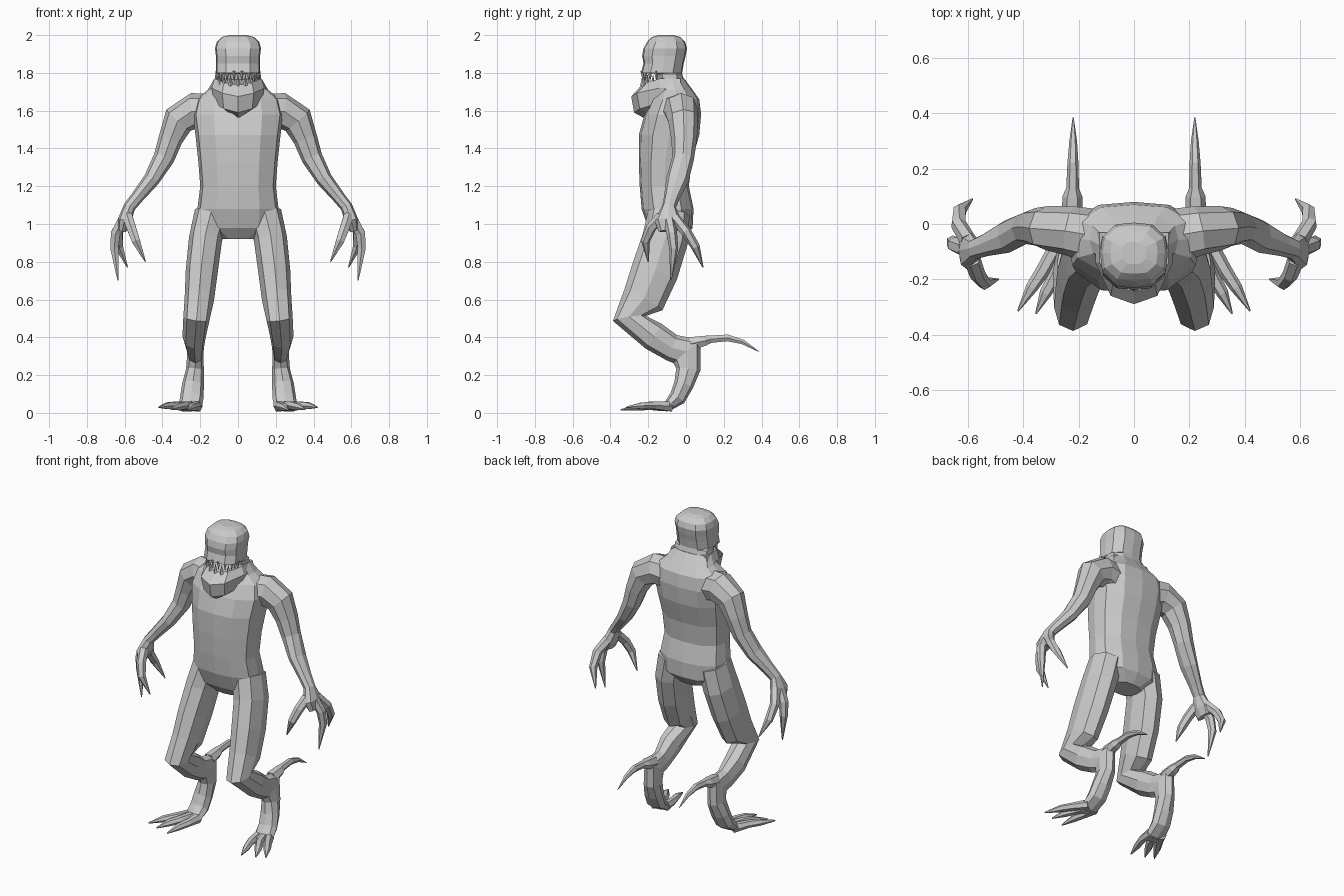
import bpy, bmesh, math
from mathutils import Vector


def make_object(name, rows, mirror=False):
    """Skin closed rows of points into a capped solid, optionally mirrored in x."""
    bm = bmesh.new()
    vs = [[bm.verts.new(p) for p in row] for row in rows]
    n = len(vs[0])
    for a, b in zip(vs, vs[1:]):
        for i in range(n):
            j = (i + 1) % n
            bm.faces.new((a[i], a[j], b[j], b[i]))
    bm.faces.new(vs[0][::-1])
    bm.faces.new(vs[-1])
    bmesh.ops.recalc_face_normals(bm, faces=bm.faces)
    me = bpy.data.meshes.new(name)
    bm.to_mesh(me)
    bm.free()
    ob = bpy.data.objects.new(name, me)
    bpy.context.collection.objects.link(ob)
    if mirror:
        mod = ob.modifiers.new("mirror", 'MIRROR')
        mod.use_mirror_merge = False
    return ob


def oval(n, power):
    """Unit superellipse points."""
    pts = []
    for i in range(n):
        c, s = math.cos(2 * math.pi * i / n), math.sin(2 * math.pi * i / n)
        k = (abs(c) ** power + abs(s) ** power) ** (-1 / power)
        pts.append((c * k, s * k))
    return pts


def stack(name, rings, n=12, power=2.7):
    """Horizontal rings: z, half width, front y, back y."""
    make_object(name, [[(w * c, (f + b) / 2 + (b - f) / 2 * s, z)
                        for c, s in oval(n, power)] for z, w, f, b in rings])


def limb(name, path, ref, n=8):
    """Tube along path of (x, y, z, half size along ref, half size across)."""
    ctr = [Vector(p[:3]) for p in path]
    rows = []
    for i, p in enumerate(path):
        a, b = ctr[max(i - 1, 0)], ctr[min(i + 1, len(ctr) - 1)]
        d0 = (ctr[i] - a).normalized()
        d1 = (b - ctr[i]).normalized()
        t = (d0 + d1).normalized()
        v = t.cross(Vector(ref)).normalized()
        u = v.cross(t)
        rows.append([ctr[i] + u * c * p[3] + v * s * p[4] for c, s in oval(n, 2.2)])
    make_object(name, rows, True)


X, Y = (1, 0, 0), (0, 1, 0)

# Torso with sloping shoulders
stack("torso", [(.92, .09, -.15, -.01), (.98, .2, -.2, .035), (1.08, .215, -.235, .04),
                (1.2, .2, -.245, .015), (1.33, .21, -.25, .03), (1.47, .225, -.25, .07),
                (1.58, .24, -.22, .08), (1.66, .22, -.18, .07), (1.71, .16, -.15, .035),
                (1.77, .125, -.14, -.01)])

# Neck and skull with brow and open upper jaw
stack("head", [(1.62, .125, -.12, .05), (1.72, .125, -.14, 0), (1.795, .12, -.16, -.02),
               (1.8, .118, -.238, -.02), (1.85, .117, -.225, -.012), (1.89, .117, -.232, -.002),
               (1.93, .122, -.225, .005), (1.965, .112, -.205, -.005),
               (1.99, .085, -.18, -.03), (2.0, .045, -.145, -.065)], power=3)

# Heavy wedge-shaped lower jaw
rows = []
for w, yf, zs, zf in [(.125, -.235, 1.77, 1.735), (.14, -.29, 1.72, 1.675),
                      (.125, -.275, 1.64, 1.59), (.07, -.22, 1.62, 1.56)]:
    half = [(w, -.03, zs), (w, -.14, zs), (.6 * w, yf + .03, zs + .6 * (zf - zs))]
    rows.append(half + [(0, yf, zf)] + [(-x, y, z) for x, y, z in half[::-1]])
make_object("lower_jaw", rows)


# Teeth along the jaw arc
def tooth(name, angle, root, tip):
    cx, cy = .112 * math.sin(angle), -.125 - .105 * math.cos(angle)
    ring = lambda z, r: [(cx + r * math.cos(k * math.pi / 2), cy + r * math.sin(k * math.pi / 2), z)
                         for k in range(4)]
    make_object(name, [ring(root, .013), ring(tip, .001)])


for i in range(8):
    tooth("upper_tooth", (i - 3.5) * .36, 1.81, 1.755)
for i in range(7):
    tooth("lower_tooth", (i - 3) * .36, 1.73, 1.79)

# Arms and palms
limb("arm", [(.14, -.045, 1.59, .1, .1), (.23, -.025, 1.6, .09, .095),
             (.315, -.015, 1.55, .08, .085), (.357, -.01, 1.45, .068, .064),
             (.392, -.015, 1.35, .058, .056), (.458, -.045, 1.235, .06, .043),
             (.535, -.075, 1.14, .042, .034), (.575, -.09, 1.09, .037, .032),
             (.6, -.095, 1.02, .072, .036), (.613, -.09, .965, .055, .022)], Y)

# Clawed fingers
for name, pts in {
    "front_finger": [(.585, -.13, 1.04), (.565, -.185, .98), (.54, -.215, .91), (.49, -.2, .8)],
    "middle_finger": [(.61, -.09, 1.02), (.648, -.075, .95), (.655, -.065, .87), (.635, -.08, .7)],
    "rear_finger": [(.6, -.06, 1.03), (.635, 0, .96), (.63, .05, .88), (.585, .09, .77)],
}.items():
    limb(name, [p + (r, r) for p, r in zip(pts, (.03, .028, .024, .003))], Y, 6)

# Backward-bent legs down to the foot
limb("leg", [(.14, -.09, 1.06, .09, .11), (.172, -.11, .92, .088, .122),
             (.192, -.165, .75, .085, .125), (.205, -.225, .6, .078, .115),
             (.22, -.3, .5, .07, .088), (.232, -.17, .405, .062, .078),
             (.227, -.075, .345, .047, .072), (.225, .005, .325, .043, .095),
             (.228, .012, .23, .047, .064), (.238, -.012, .15, .058, .052),
             (.245, -.045, .08, .062, .045), (.252, -.1, .035, .062, .028),
             (.262, -.15, .03, .062, .02)], X)

# Three clawed toes
for name, pts in {
    "inner_toe": [(.215, -.1, .035), (.225, -.19, .035), (.245, -.26, .03), (.265, -.345, .016)],
    "middle_toe": [(.255, -.1, .035), (.285, -.19, .04), (.32, -.25, .033), (.355, -.325, .02)],
    "outer_toe": [(.28, -.08, .035), (.33, -.17, .04), (.37, -.23, .038), (.42, -.315, .03)],
}.items():
    limb(name, [p + r for p, r in zip(pts, ((.028, .03), (.026, .022), (.022, .02), (.003, .004)))], X, 6)

# Heel spur
limb("heel_spur", [(.223, .02, .365, .038, .04), (.223, .1, .382, .036, .03),
                   (.222, .13, .39, .023, .022), (.221, .22, .397, .02, .02),
                   (.22, .3, .376, .014, .014), (.22, .385, .325, .002, .002)], X, 6)
